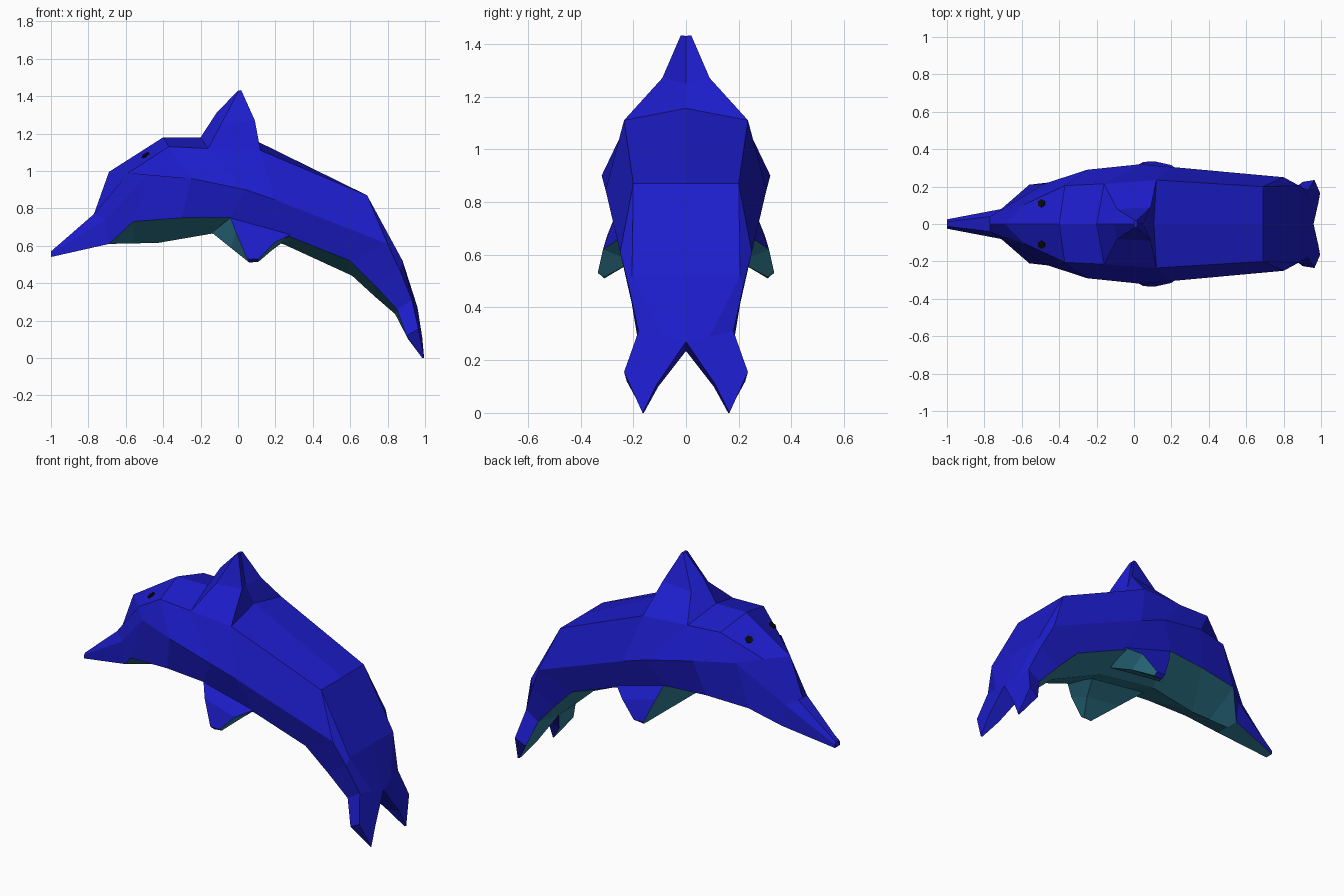
import bpy, bmesh
from mathutils import Vector

if "Cube" in bpy.data.objects:
    bpy.data.objects.remove(bpy.data.objects["Cube"])


def material(name, rgb):
    m = bpy.data.materials.new(name)
    m.diffuse_color = (*rgb, 1)
    m.use_nodes = True
    m.node_tree.nodes["Principled BSDF"].inputs["Base Color"].default_value = m.diffuse_color
    return m


BLUE = material("blue_skin", (0.012, 0.012, 0.6))
TEAL = material("teal_belly", (0.03, 0.21, 0.3))
BLACK = material("black_eye", (0.003, 0.003, 0.003))


def loft(name, rings, closed, teal_cols=(), teal_caps=()):
    """Loft +y half rings, repeat them mirrored on -y; open rings are welded at y = 0."""
    bm = bmesh.new()
    for s in (1, -1):
        loops = [[bm.verts.new((x, s * y, z)) for x, y, z in r] for r in rings]
        n = len(rings[0])
        for a, b in zip(loops, loops[1:]):
            for j in range(n if closed else n - 1):
                k = (j + 1) % n
                f = bm.faces.new((a[j], a[k], b[k], b[j]))
                f.material_index = int(j in teal_cols)
        for i, loop in enumerate((loops[0], loops[-1])):
            bm.faces.new(loop).material_index = int(i in teal_caps)
    if not closed:
        bmesh.ops.remove_doubles(bm, verts=bm.verts, dist=1e-4)
    bmesh.ops.recalc_face_normals(bm, faces=bm.faces)
    me = bpy.data.meshes.new(name)
    bm.to_mesh(me)
    bm.free()
    me.materials.append(BLUE)
    me.materials.append(TEAL)
    ob = bpy.data.objects.new(name, me)
    bpy.context.collection.objects.link(ob)
    return ob


# Body: each section runs back ridge, shoulder, widest point, colour line, belly
body = loft("body", [
    [(-1, 0, .57), (-1, .012, .57), (-1, .025, .56), (-1, .025, .54), (-1, 0, .54)],
    [(-.77, 0, .77), (-.77, .04, .77), (-.71, .08, .74), (-.69, .08, .61), (-.69, 0, .61)],
    [(-.69, 0, .995), (-.585, .105, .99), (-.48, .215, .98), (-.56, .21, .73), (-.56, 0, .613)],
    [(-.40, 0, 1.18), (-.37, .205, 1.13), (-.25, .29, .96), (-.30, .24, .75), (-.43, 0, .615)],
    [(-.20, 0, 1.18), (-.16, .215, 1.12), (.04, .32, .90), (-.04, .27, .75), (-.14, 0, .665)],
    [(.11, 0, 1.155), (.12, .235, 1.11), (.20, .305, .845), (.30, .25, .64), (.24, 0, .61)],
    [(.69, 0, .87), (.69, .20, .87), (.80, .25, .61), (.60, .22, .52), (.61, 0, .44)],
    [(.88, 0, .52), (.88, .205, .52), (.865, .215, .47), (.73, .20, .39), (.73, 0, .33)],
    [(.96, 0, .27), (.945, .09, .29), (.93, .18, .31), (.85, .18, .26), (.84, 0, .235)],
], closed=False, teal_cols=(3,))

# Dorsal fin: front edge, front side, rear side, hollow rear edge
loft("dorsal_fin", [
    [(-.20, 0, 1.18), (-.16, .215, 1.12), (.12, .235, 1.11), (.11, 0, 1.15)],
    [(-.115, 0, 1.31), (-.09, .08, 1.25), (.09, .09, 1.27), (.05, 0, 1.25)],
    [(0, 0, 1.43), (.003, .02, 1.43), (.016, .02, 1.432), (.018, 0, 1.43)],
], closed=False)

# Flippers: outer front, outer rear, inner rear, inner front
loft("flippers", [
    [(-.04, .268, .75), (.28, .255, .66), (.24, .08, .62), (-.14, .08, .67)],
    [(-.01, .30, .67), (.20, .315, .62), (.18, .20, .575), (-.04, .18, .59)],
    [(.05, .332, .53), (.11, .335, .53), (.11, .31, .515), (.06, .31, .51)],
], closed=True, teal_cols=(1, 2, 3))

# Tail flukes: back face outline and inner face outline
loft("tail_flukes", [
    [(.96, 0, .27), (.93, .18, .31), (.965, .235, .155), (.995, .165, 0), (.985, .11, .11)],
    [(.84, 0, .235), (.85, .18, .26), (.90, .225, .12), (.985, .16, 0), (.91, .105, .10)],
], closed=True, teal_caps=(1,))

# Eyes: small six-sided discs laid on the head
bpy.context.view_layer.update()
for side, s in (("left", -1), ("right", 1)):
    _, loc, nor, _ = body.closest_point_on_mesh(Vector((-.485, s * .105, 1.07)))
    bpy.ops.mesh.primitive_cylinder_add(vertices=6, radius=.023, depth=.012, location=loc)
    eye = bpy.context.object
    eye.name = side + "_eye"
    eye.rotation_euler = nor.to_track_quat('Z', 'Y').to_euler()
    eye.data.materials.append(BLACK)
